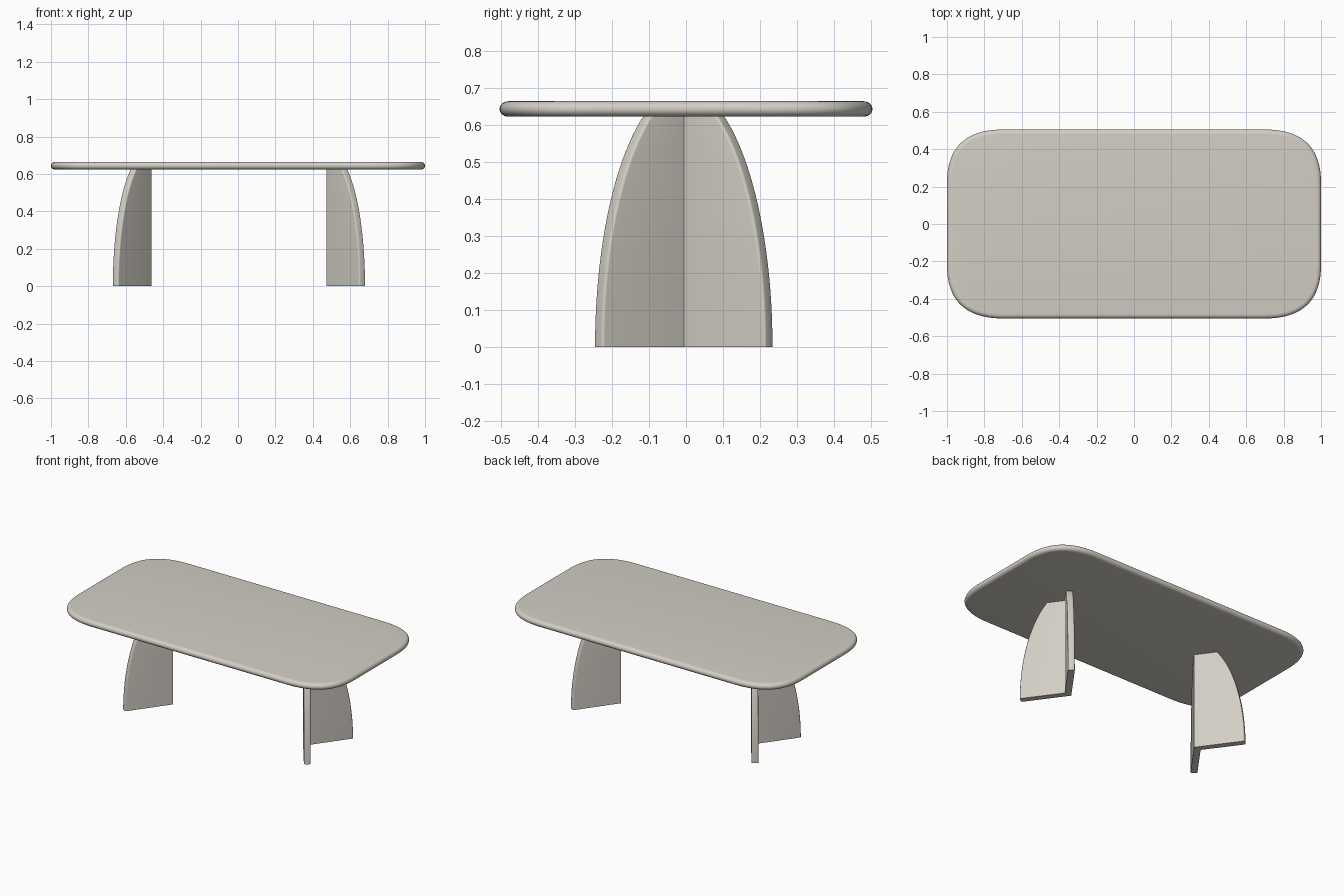
import bpy, bmesh, math
from mathutils import Vector

if "Cube" in bpy.data.objects:
    bpy.data.objects.remove(bpy.data.objects["Cube"])

mat = bpy.data.materials.new("warm grey")
mat.diffuse_color = (0.65, 0.62, 0.56, 1)
mat.use_nodes = True
mat.node_tree.nodes["Principled BSDF"].inputs["Base Color"].default_value = mat.diffuse_color


def finish(name, bm, angle):
    bmesh.ops.recalc_face_normals(bm, faces=bm.faces)
    me = bpy.data.meshes.new(name)
    bm.to_mesh(me)
    bm.free()
    me.materials.append(mat)
    ob = bpy.data.objects.new(name, me)
    bpy.context.collection.objects.link(ob)
    bpy.ops.object.select_all(action='DESELECT')
    ob.select_set(True)
    bpy.context.view_layer.objects.active = ob
    bpy.ops.object.shade_smooth_by_angle(angle=math.radians(angle))
    return ob


def bridge(bm, rings):
    for a, b in zip(rings, rings[1:]):
        n = len(a)
        for i in range(n):
            bm.faces.new((a[i], a[(i + 1) % n], b[(i + 1) % n], b[i]))
    bm.faces.new(rings[0])
    bm.faces.new(rings[-1])


# Table top: soft-cornered outline with a rounded rim
HX, HY, Z0, Z1 = 1.0, 0.505, 0.623, 0.665
quarter = []
N = 20
for i in range(N + 1):
    t = i / N
    a, b, c = Vector((HX, 0.22)), Vector((HX, HY)), Vector((0.70, HY))
    p = a * (1 - t) ** 2 + b * 2 * t * (1 - t) + c * t * t
    d = (b - a) * (1 - t) + (c - b) * t
    quarter.append((p, Vector((d.y, -d.x)).normalized()))
outline = []
for sx, sy in ((1, 1), (-1, 1), (-1, -1), (1, -1)):
    part = quarter if sx * sy > 0 else quarter[::-1]
    outline += [(Vector((p.x * sx, p.y * sy)), Vector((n.x * sx, n.y * sy))) for p, n in part]

bm = bmesh.new()
rings = []
half, rim, R = (Z1 - Z0) / 2, 0.024, 12
for k in range(R + 1):
    a = -math.pi / 2 + math.pi * k / R
    inset, z = rim * (1 - math.cos(a)), (Z0 + Z1) / 2 + half * math.sin(a)
    rings.append([bm.verts.new((p.x - n.x * inset, p.y - n.y * inset, z)) for p, n in outline])
bridge(bm, rings)
finish("table_top", bm, 40)

# Legs: two mitred fins in a V that opens outwards, each with an arched outer edge
TH, T, L, H, TOP = math.radians(54), 0.04, 0.301, 0.704, 0.63
ALONG = Vector((math.cos(TH), math.sin(TH)))
ACROSS = Vector((math.sin(TH), -math.cos(TH)))
MITRE = T / math.tan(TH)   # inner face starts here so the fins meet on the centre plane
BEV, B = 0.008, 4


def fin(name, side, sy):
    bm = bmesh.new()
    # cross-section of the rounded outer edge: (distance back from edge, depth through fin)
    edge = []
    for c, a0 in ((BEV, -math.pi / 2), (T - BEV, 0)):
        for k in range(B + 1):
            a = a0 + math.pi / 2 * k / B
            edge.append((BEV * (1 - math.cos(a)), c + BEV * math.sin(a)))
    rings = []
    M = 32
    for j in range(M + 1):
        z = TOP * j / M
        w = L * math.sqrt(1 - (z / H) ** 2)
        sec = [(0, 0)] + [(w - back, dep) for back, dep in edge] + [(MITRE, T)]
        ring = []
        for u, v in sec:
            p = ALONG * u + ACROSS * v
            x0 = 0.468 + p.x
            ring.append(bm.verts.new((side * x0 + 0.005, sy * p.y - 0.006, z)))
        rings.append(ring)
    bridge(bm, rings)
    finish(name, bm, 35)


for side, sname in ((-1, "left"), (1, "right")):
    for sy, yname in ((-1, "front"), (1, "back")):
        fin(f"{sname}_leg_{yname}_fin", side, sy)
